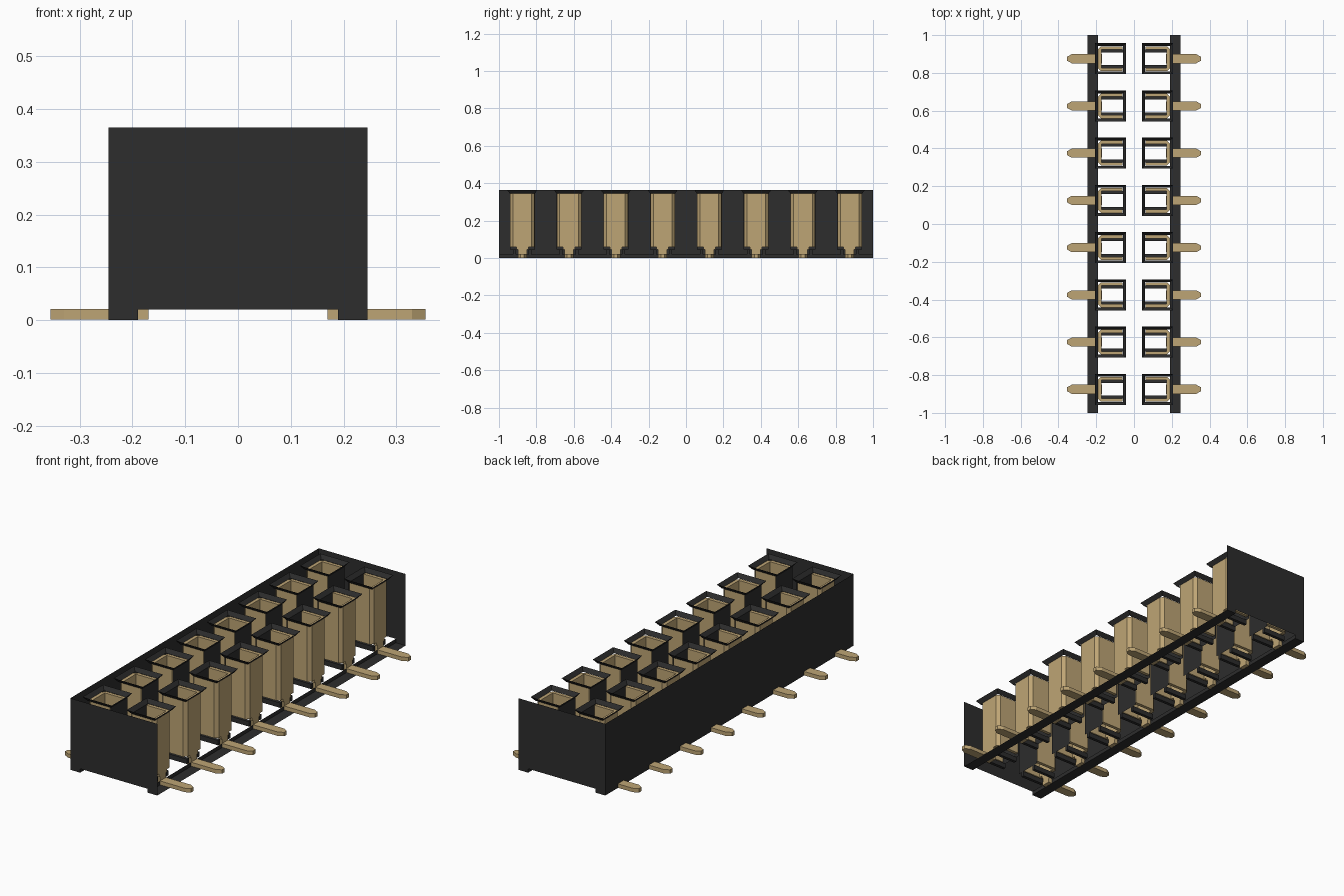
import bpy, bmesh

cube = bpy.data.objects.get("Cube")
if cube:
    bpy.data.objects.remove(cube, do_unlink=True)


def material(name, rgb, rough, metal=0.0):
    m = bpy.data.materials.new(name)
    m.use_nodes = True
    m.diffuse_color = (*rgb, 1)
    b = m.node_tree.nodes["Principled BSDF"]
    b.inputs["Base Color"].default_value = (*rgb, 1)
    b.inputs["Roughness"].default_value = rough
    b.inputs["Metallic"].default_value = metal
    return m


BLACK = material("black plastic", (0.026, 0.026, 0.026), 0.6)
GOLD = material("pale gold", (0.515, 0.376, 0.178), 0.5)

PITCH, COUNT = 0.25, 8
FIRST_Y = -PITCH * (COUNT - 1) / 2
HALF_W, HEIGHT, FOOT_X, FOOT_Z = 0.245, 0.365, 0.19, 0.02
LIP_Z, BODY_Z = 0.345, 0.06


def finish(name, bm, mat, repeat=False, mirror=False):
    me = bpy.data.meshes.new(name)
    bm.to_mesh(me)
    bm.free()
    me.materials.append(mat)
    ob = bpy.data.objects.new(name, me)
    bpy.context.collection.objects.link(ob)
    if repeat:
        ob.location.y = FIRST_Y
        a = ob.modifiers.new("along the row", 'ARRAY')
        a.count = COUNT
        a.use_relative_offset = False
        a.use_constant_offset = True
        a.constant_offset_displace = (0, PITCH, 0)
    if mirror:
        ob.modifiers.new("both rows", 'MIRROR')
    return ob


def prism(bm, plan, z0, z1):
    """Extrude a plan outline from z0 to z1."""
    f = bm.faces.new([bm.verts.new((x, y, z0)) for x, y in plan])
    r = bmesh.ops.extrude_face_region(bm, geom=[f], use_keep_orig=True)
    top = [v for v in r["geom"] if isinstance(v, bmesh.types.BMVert)]
    bmesh.ops.translate(bm, verts=top, vec=(0, 0, z1 - z0))
    bmesh.ops.recalc_face_normals(bm, faces=bm.faces[:])


def rect(x0, x1, y0, y1):
    return [(x0, y0), (x1, y0), (x1, y1), (x0, y1)]


def face(bm, pts):
    return bm.faces.new([bm.verts.new(p) for p in pts])


# End plates with a shallow notch between the feet
outline = [(-HALF_W, 0), (-FOOT_X, 0), (-FOOT_X, FOOT_Z), (FOOT_X, FOOT_Z),
           (FOOT_X, 0), (HALF_W, 0), (HALF_W, HEIGHT), (-HALF_W, HEIGHT)]
for name, y in (("front_plate", -1), ("back_plate", 1)):
    bm = bmesh.new()
    pts = [(x, y, z) for x, z in outline]
    face(bm, pts if y < 0 else pts[::-1])
    finish(name, bm, BLACK)

# Long wall on one side only
bm = bmesh.new()
face(bm, [(-HALF_W, 1, 0), (-HALF_W, -1, 0), (-HALF_W, -1, HEIGHT), (-HALF_W, 1, HEIGHT)])
finish("side_wall", bm, BLACK)

# Foot strips: underside and low inner wall
bm = bmesh.new()
face(bm, [(FOOT_X, -1, 0), (FOOT_X, 1, 0), (HALF_W, 1, 0), (HALF_W, -1, 0)])
face(bm, [(FOOT_X, 1, 0), (FOOT_X, -1, 0), (FOOT_X, -1, FOOT_Z), (FOOT_X, 1, FOOT_Z)])
finish("foot_strips", bm, BLACK, mirror=True)

# Sloping lip around each socket opening
bm = bmesh.new()
outer = [bm.verts.new((x, y, HEIGHT)) for x, y in rect(0.042, 0.206, -0.082, 0.082)]
inner = [bm.verts.new((x, y, LIP_Z)) for x, y in rect(0.058, 0.19, -0.067, 0.067)]
for i in range(4):
    j = (i + 1) % 4
    bm.faces.new((outer[i], outer[j], inner[j], inner[i]))
finish("socket_lips", bm, BLACK, repeat=True, mirror=True)

# Black panel closing the inner side of each socket
bm = bmesh.new()
face(bm, [(0.058, 0.067, 0.045), (0.058, -0.067, 0.045),
          (0.058, -0.067, LIP_Z), (0.058, 0.067, LIP_Z)])
finish("socket_panels", bm, BLACK, repeat=True, mirror=True)

# Floor strips beside the slot under each socket
bm = bmesh.new()
for s in (-1, 1):
    y0, y1 = sorted((s * 0.034, s * 0.05))
    prism(bm, rect(0.058, 0.185, y0, y1), 0.02, 0.045)
finish("slot_strips", bm, BLACK, repeat=True, mirror=True)

# Channel-shaped contacts, open toward the middle, chamfered at the outer corners
bm = bmesh.new()
half = [(0.062, 0.049), (0.062, 0.066), (0.174, 0.066), (0.19, 0.05)]
channel = half + [(x, -y) for x, y in reversed(half)] + [(0.173, -0.049), (0.173, 0.049)]
prism(bm, channel, BODY_Z, LIP_Z)
# Stepped neck down to the pin
prism(bm, rect(0.173, 0.19, -0.032, 0.032), 0.045, BODY_Z)
prism(bm, rect(0.173, 0.19, -0.024, 0.024), 0.02, 0.045)
finish("contacts", bm, GOLD, repeat=True, mirror=True)

# Flat pins with tapered tips
bm = bmesh.new()
edge = [(0.17, 0.024), (0.33, 0.024), (0.355, 0.01)]
prism(bm, edge + [(x, -y) for x, y in reversed(edge)], 0.001, 0.021)
finish("pins", bm, GOLD, repeat=True, mirror=True)
